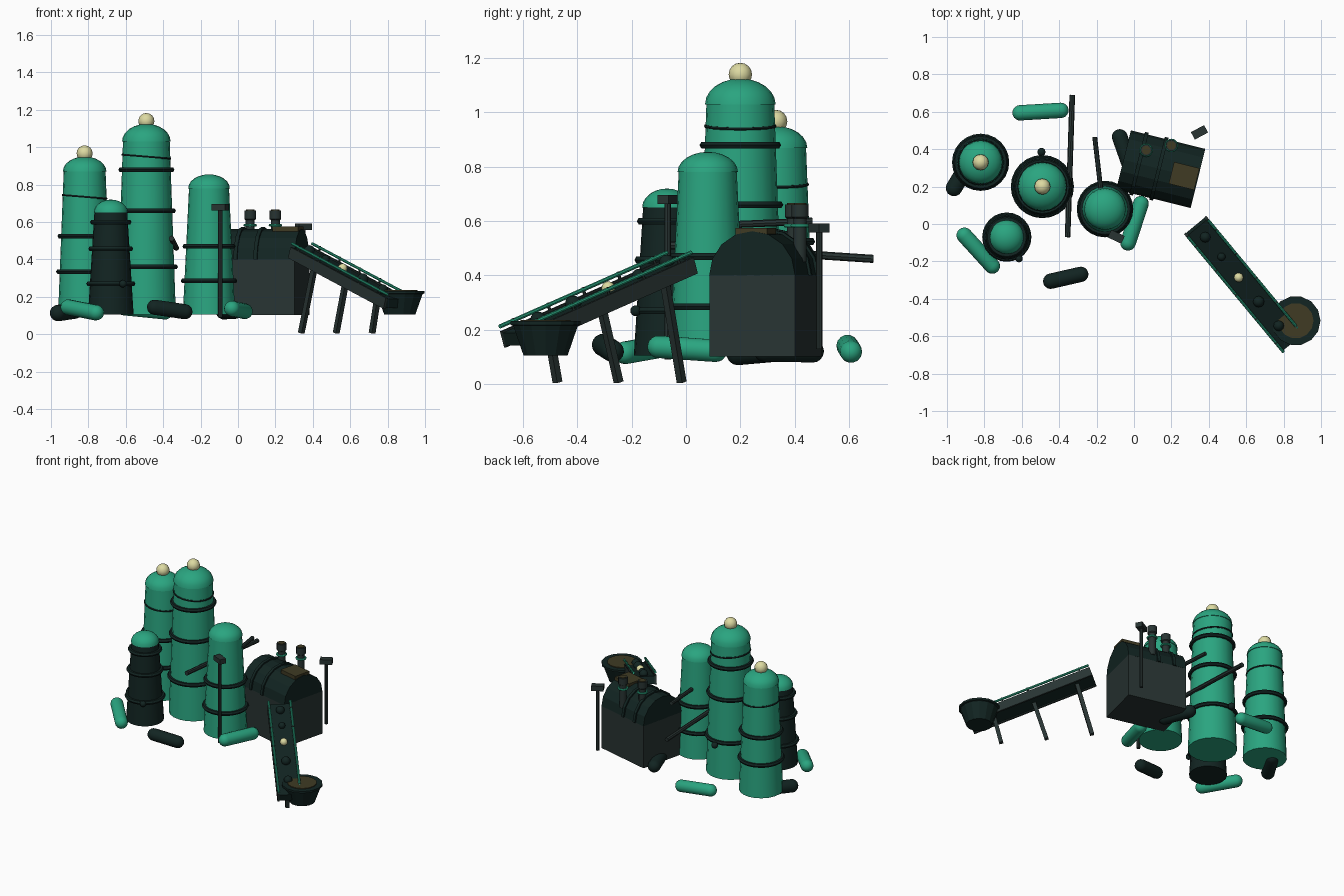
import bpy, bmesh, math
from mathutils import Vector, Matrix

if "Cube" in bpy.data.objects:
    bpy.data.objects.remove(bpy.data.objects["Cube"])


def material(name, rgb):
    m = bpy.data.materials.new(name)
    m.diffuse_color = (*rgb, 1)
    m.use_nodes = True
    m.node_tree.nodes["Principled BSDF"].inputs["Base Color"].default_value = m.diffuse_color
    return m


TEAL = material("teal", (0.023, 0.376, 0.216))
DARK = material("dark_green", (0.006, 0.018, 0.016))
GREY = material("dark_grey", (0.021, 0.034, 0.032))
BROWN = material("brown", (0.05, 0.043, 0.017))
CREAM = material("cream", (0.72, 0.70, 0.36))


def finish(name, bm, mat, matrix=Matrix(), smooth=True):
    bmesh.ops.recalc_face_normals(bm, faces=bm.faces)
    me = bpy.data.meshes.new(name)
    bm.to_mesh(me)
    bm.free()
    ob = bpy.data.objects.new(name, me)
    bpy.context.collection.objects.link(ob)
    me.materials.append(mat)
    ob.matrix_world = matrix
    if smooth:
        bpy.context.view_layer.objects.active = ob
        for o in bpy.context.selected_objects:
            o.select_set(False)
        ob.select_set(True)
        bpy.ops.object.shade_smooth_by_angle(angle=math.radians(40))
    return ob


def lathe(name, profile, mat, matrix=Matrix(), sides=20, smooth=True):
    """Revolve (radius, height) points about z; closed with caps."""
    bm = bmesh.new()
    rings = [[bm.verts.new((r * math.cos(2 * math.pi * i / sides), r * math.sin(2 * math.pi * i / sides), z))
              for i in range(sides)] for r, z in profile]
    for a, b in zip(rings, rings[1:]):
        for i in range(sides):
            j = (i + 1) % sides
            bm.faces.new((a[i], a[j], b[j], b[i]))
    bm.faces.new(rings[0])
    bm.faces.new(rings[-1])
    bmesh.ops.remove_doubles(bm, verts=bm.verts, dist=1e-5)
    return finish(name, bm, mat, matrix, smooth)


def along(a, b):
    a, b = Vector(a), Vector(b)
    q = (b - a).to_track_quat('Z', 'Y')
    return Matrix.Translation(a) @ q.to_matrix().to_4x4(), (b - a).length


def rod(name, a, b, r, mat, sides=8):
    m, n = along(a, b)
    return lathe(name, [(r, 0), (r, n)], mat, m, sides)


def capsule(name, a, b, r, mat):
    m, n = along(a, b)
    arc = [math.radians(t) for t in range(0, 91, 18)]
    prof = [(r * math.sin(t), r - r * math.cos(t)) for t in arc]
    prof += [(r * math.cos(t), n - r + r * math.sin(t)) for t in arc]
    return lathe(name, prof, mat, m, 14)


def ball(name, c, r, mat, flat=1.0):
    bm = bmesh.new()
    bmesh.ops.create_uvsphere(bm, u_segments=12, v_segments=8, radius=r)
    return finish(name, bm, mat, Matrix.Translation(c) @ Matrix.Diagonal((1, 1, flat, 1)))


def box(name, size, mat, matrix):
    bm = bmesh.new()
    bmesh.ops.create_cube(bm, size=1)
    bmesh.ops.scale(bm, vec=size, verts=bm.verts)
    return finish(name, bm, mat, matrix, False)


def torus(name, c, R, r, mat, tilt=0.0):
    bm = bmesh.new()
    n, k = 24, 6
    v = [[bm.verts.new(((R + r * math.cos(2 * math.pi * j / k)) * math.cos(2 * math.pi * i / n),
                        (R + r * math.cos(2 * math.pi * j / k)) * math.sin(2 * math.pi * i / n),
                        r * math.sin(2 * math.pi * j / k))) for j in range(k)] for i in range(n)]
    for i in range(n):
        for j in range(k):
            p, q = (i + 1) % n, (j + 1) % k
            bm.faces.new((v[i][j], v[p][j], v[p][q], v[i][q]))
    return finish(name, bm, mat, Matrix.Translation(c) @ Matrix.Rotation(tilt, 4, 'Y'))


# Tanks: x, y, base radius, top radius, shoulder height, dome top, ring heights, seam, material, knob
BASE = 0.105
TANKS = [
    (-0.82, 0.33, 0.142, 0.112, 0.87, 0.95, (0.525, 0.335), 0.735, TEAL, 0.967),
    (-0.49, 0.20, 0.158, 0.125, 1.03, 1.125, (0.88, 0.66, 0.36), 0.95, TEAL, 1.14),
    (-0.68, -0.07, 0.122, 0.088, 0.65, 0.72, (0.60, 0.457, 0.27), None, DARK, None),
    (-0.155, 0.08, 0.14, 0.107, 0.78, 0.855, (0.47, 0.285), None, TEAL, None)]
for x, y, r0, r1, z1, zt, rings, seam, mat, knob in TANKS:
    at = Matrix.Translation((x, y, 0))
    lathe("tank_body", [(r0, BASE), (r1, z1)], mat, at)
    dome = [(r1 * 1.04 * math.cos(t), z1 + (zt - z1) * math.sin(t))
            for t in (math.radians(a) for a in range(0, 91, 15))]
    lathe("tank_dome", dome, TEAL, at)
    for z in rings:
        r = r0 + (r1 - r0) * (z - BASE) / (z1 - BASE)
        torus("tank_hoop", (x, y, z), r + 0.006, 0.014, DARK)
    if seam:
        r = r0 + (r1 - r0) * (seam - BASE) / (z1 - BASE)
        torus("tank_seam", (x, y, seam), r, 0.006, DARK, 0.08)
    if knob:
        ball("tank_knob", (x, y, knob), 0.043, CREAM)
ball("hoop_valve", (-0.495, 0.385, 0.35), 0.022, DARK)
ball("hoop_valve", (-0.615, -0.185, 0.27), 0.02, DARK)

# Boiler: box firebox, half-barrel roof, bands, hatch, chimneys
B = Matrix.Translation((0.143, 0.293, 0)) @ Matrix.Rotation(math.radians(-14), 4, 'Z')
box("firebox", (0.41, 0.325, 0.30), GREY, B @ Matrix.Translation((0, 0, 0.252)))


def half_barrel(name, length, r, x0):
    bm = bmesh.new()
    pts = [(r * math.cos(math.pi * i / 8), 0.40 + r * math.sin(math.pi * i / 8)) for i in range(9)]
    f = bm.faces.new([bm.verts.new((x0 - length / 2, y, z)) for y, z in pts])
    ext = bmesh.ops.extrude_face_region(bm, geom=[f], use_keep_orig=True)
    bmesh.ops.translate(bm, vec=(length, 0, 0), verts=[g for g in ext['geom'] if isinstance(g, bmesh.types.BMVert)])
    finish(name, bm, DARK, B, False)


half_barrel("boiler_roof", 0.41, 0.163, 0)
for x0 in (-0.12, -0.01):
    half_barrel("boiler_band", 0.02, 0.173, x0)
box("roof_hatch", (0.14, 0.12, 0.03), BROWN, B @ Matrix.Translation((0.13, -0.005, 0.56)))
for x, y in ((0.065, 0.395), (0.20, 0.42)):
    at = Matrix.Translation((x, y, 0))
    lathe("chimney", [(0.024, 0.45), (0.024, 0.61), (0.031, 0.615), (0.031, 0.662)], GREY, at, 12)
    lathe("chimney_mouth", [(0.023, 0.655), (0.023, 0.666)], BROWN, at, 12)
    torus("chimney_collar", (x, y, 0.583), 0.029, 0.007, TEAL)

# Pipes between the tanks
rod("long_pipe", (-0.355, -0.07, 0.512), (-0.33, 0.69, 0.461), 0.015, GREY)
rod("short_pipe", (-0.17, 0.12, 0.585), (-0.21, 0.465, 0.60), 0.013, GREY)

# Lamp posts
for x, y, z0, z1, ang in ((-0.095, -0.068, 0.09, 0.68, -25), (0.35, 0.49, 0.13, 0.575, 28)):
    rod("lamp_post", (x, y, z0), (x, y, z1), 0.012, GREY)
    box("lamp_head", (0.08, 0.045, 0.034), GREY,
        Matrix.Translation((x, y, z1)) @ Matrix.Rotation(math.radians(ang), 4, 'Z'))

# Rolled bags lying around the base
for a, b, r, mat in (
        ((-0.65, 0.592, 0.145), (-0.35, 0.61, 0.115), 0.041, TEAL),
        ((-0.935, -0.03, 0.15), (-0.73, -0.255, 0.11), 0.042, TEAL),
        ((-0.485, -0.315, 0.15), (-0.245, -0.26, 0.115), 0.041, DARK),
        ((-0.045, -0.14, 0.14), (0.05, 0.148, 0.12), 0.042, TEAL),
        ((-0.985, 0.155, 0.11), (-0.85, 0.38, 0.13), 0.044, DARK),
        ((-0.09, 0.505, 0.12), (0.0, 0.25, 0.125), 0.042, DARK)):
    capsule("rolled_bag", a, b, r, mat)

# Conveyor: sloped bed with rails, rail posts, cargo and legs
top, low = Vector((0.333, -0.013, 0.437)), Vector((0.843, -0.628, 0.165))
run = (low - top).normalized()
side = run.cross(Vector((0, 0, 1))).normalized()
up = side.cross(run)
frame = Matrix((run, side, up)).transposed().to_4x4()
length = (low - top).length


def on_belt(t, s, h):
    return top.lerp(low, t) + side * s + up * h


def belt_matrix(p):
    return Matrix.Translation(p) @ frame


box("conveyor_bed", (length, 0.13, 0.05), DARK, belt_matrix(on_belt(0.5, 0, 0)))
for s in (-0.07, 0.07):
    box("conveyor_wall", (length, 0.014, 0.062), GREY, belt_matrix(on_belt(0.5, s, 0)))
    rod("conveyor_rail", on_belt(0, s, 0.05), on_belt(1, s, 0.05), 0.008, TEAL)
    for i in range(5):
        t = 0.08 + 0.21 * i
        rod("rail_post", on_belt(t, s, 0), on_belt(t, s, 0.058), 0.006, GREY, 6)
for t, mat, r in ((0.08, DARK, 0.028), (0.25, DARK, 0.022), (0.43, CREAM, 0.025),
                  (0.64, DARK, 0.030), (0.85, DARK, 0.028)):
    ball("cargo_lump", on_belt(t, 0, 0.035), r, mat)
for a, b in (((0.415, -0.08, 0.39), (0.338, -0.016, 0.007)),
             ((0.58, -0.315, 0.30), (0.525, -0.248, 0.007)),
             ((0.75, -0.51, 0.22), (0.717, -0.473, 0.007))):
    m, n = along(a, b)
    box("conveyor_leg", (0.026, 0.026, n), GREY, m @ Matrix.Translation((0, 0, n / 2)))

# Collecting tub at the low end
tub = Matrix.Translation((0.865, -0.517, 0))
lathe("tub", [(0.083, 0.105), (0.122, 0.215), (0.132, 0.218), (0.132, 0.232), (0.1, 0.232)], DARK, tub, 14, False)
lathe("tub_contents", [(0.095, 0.22), (0.095, 0.237)], BROWN, tub, 14, False)
